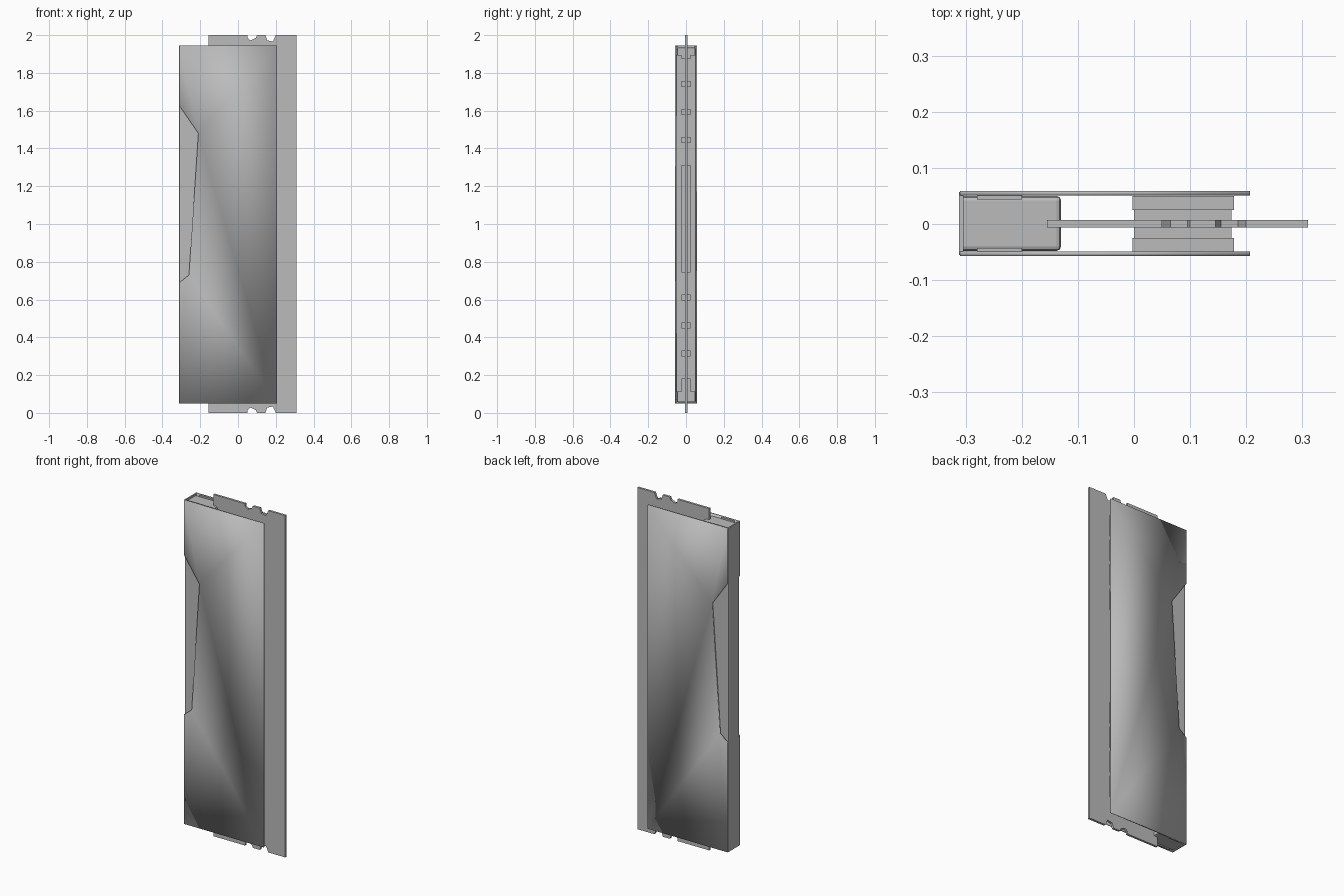
import bpy, bmesh
from mathutils import Vector

cube = bpy.data.objects.get("Cube")
if cube:
    bpy.data.objects.remove(cube)

grey = bpy.data.materials.new("plain grey")
grey.use_nodes = True
colour = (0.5, 0.5, 0.5, 1)
grey.diffuse_color = colour
grey.node_tree.nodes["Principled BSDF"].inputs["Base Color"].default_value = colour


def finish(name, bm):
    bmesh.ops.recalc_face_normals(bm, faces=bm.faces)
    mesh = bpy.data.meshes.new(name)
    bm.to_mesh(mesh)
    bm.free()
    mesh.materials.append(grey)
    ob = bpy.data.objects.new(name, mesh)
    bpy.context.collection.objects.link(ob)
    return ob


def plate(name, outline, y0, y1):
    """Extrude an outline in the xz plane from y0 to y1."""
    bm = bmesh.new()
    face = bm.faces.new([bm.verts.new((x, y0, z)) for x, z in outline])
    moved = bmesh.ops.extrude_face_region(bm, geom=[face])["geom"]
    bmesh.ops.translate(bm, vec=(0, y1 - y0, 0),
                        verts=[v for v in moved if isinstance(v, bmesh.types.BMVert)])
    return finish(name, bm)


def box(name, x, y, z):
    return plate(name, [(x[0], z[0]), (x[1], z[0]), (x[1], z[1]), (x[0], z[1])], *y)


# Circuit board with two notches in each short edge
top_edge = [(0.20, 2), (0.185, 1.966), (0.155, 1.972), (0.145, 2),
            (0.10, 2), (0.095, 1.985), (0.065, 1.972), (0.05, 1.985), (0.05, 2)]
edge = [(0.31, 2)] + top_edge + [(-0.155, 2)]
plate("circuit_board", edge + [(x, 2 - z) for x, z in reversed(edge)], -0.006, 0.007)

# Folded cover panels: shared corner normals give the soft diagonal crease
corners = [(-0.31, 1.945), (0.207, 1.945), (0.207, 0.05), (-0.31, 0.05),
           (-0.31, 0.69), (-0.26, 0.73), (-0.21, 1.48), (-0.31, 1.625)]
fan = [(0, 1, 6), (0, 6, 7), (1, 2, 6), (6, 2, 5), (5, 2, 3), (5, 3, 4)]


def cover(name, inner, outer):
    bm = bmesh.new()
    rims = [[bm.verts.new((x, y, z)) for x, z in corners] for y in (inner, outer)]
    for rim in rims:
        for tri in fan:
            bm.faces.new([rim[i] for i in tri])
    for i in range(len(corners)):
        j = (i + 1) % len(corners)
        bm.faces.new((rims[0][i], rims[0][j], rims[1][j], rims[1][i]))
    ob = finish(name, bm)
    ob.data.shade_smooth()
    return ob


cover("front_cover", -0.049, -0.057)
cover("back_cover", 0.051, 0.059)

# Closed spine and its light strip showing in the recesses
spine = box("spine", (-0.312, -0.13), (-0.048, 0.05), (0.055, 1.935))
bevel = spine.modifiers.new("soft_edges", "BEVEL")
bevel.width = 0.008
bevel.segments = 2
for name, z in (("lower", (0.05, 0.69)), ("upper", (1.625, 1.945))):
    box(name + "_spine_cap", (-0.312, -0.304), (-0.055, 0.057), z)

# Clips at both ends of the spine
for end, z in (("bottom", (0.05, 0.07)), ("top", (1.925, 1.943))):
    for side, y in (("front", (-0.05, -0.043)), ("back", (0.044, 0.052))):
        box(f"{end}_{side}_clip", (-0.28, -0.20), y, z)

# Memory chips in two groups of four per side, under a thermal pad
for side, s in (("front", -1), ("back", 1)):
    box(side + "_thermal_pad", (-0.003, 0.178), sorted((s * 0.025, s * 0.05)), (0.11, 1.895))
    for start in (0.18, 1.31):
        for i in range(4):
            z = start + i * 0.148
            box(side + "_chip", (0, 0.174), sorted((s * 0.006, s * 0.025)), (z, z + 0.122))
